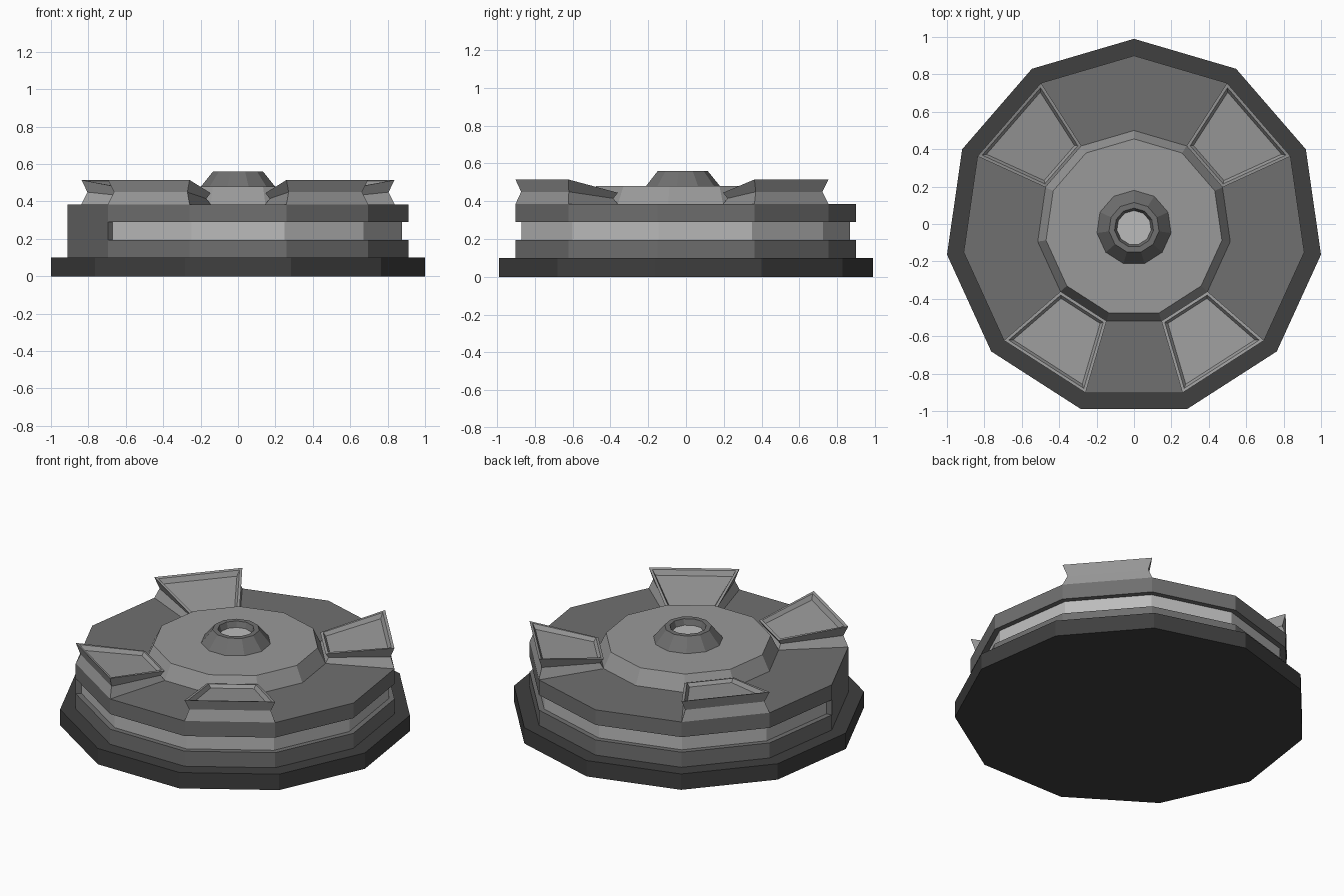
import bpy, bmesh
from math import sin, cos, tau
from mathutils import Vector

if "Cube" in bpy.data.objects:
    bpy.data.objects.remove(bpy.data.objects["Cube"])

N = 11          # sides
CY = -0.02      # polygon centre on y
GREYS = {"dark": 0.05, "mid": 0.16, "pale": 0.32, "light": 0.5}
MATS = []
for name, g in GREYS.items():
    m = bpy.data.materials.new(name)
    m.diffuse_color = (g, g, g, 1)
    m.use_nodes = True
    m.node_tree.nodes["Principled BSDF"].inputs["Base Color"].default_value = m.diffuse_color
    MATS.append(m)
DARK, MID, PALE, LIGHT = range(4)


def lathe(profile, mats, cap_first=None, cap_last=None):
    """Eleven-sided revolve; returns the bmesh and faces[band][segment]."""
    bm = bmesh.new()
    rings = [[bm.verts.new((r * sin(tau * i / N), CY + r * cos(tau * i / N), z))
              for i in range(N)] for r, z in profile]
    bands = []
    for a, b, mat in zip(rings, rings[1:], mats):
        band = []
        for i in range(N):
            j = (i + 1) % N
            f = bm.faces.new((a[j], a[i], b[i], b[j]))
            f.material_index = mat
            band.append(f)
        bands.append(band)
    for ring, mat in ((rings[0], cap_first), (rings[-1], cap_last)):
        if mat is not None:
            bm.faces.new(ring if ring is rings[0] else ring[::-1]).material_index = mat
    bm.normal_update()
    return bm, bands


def finish(name, bm):
    me = bpy.data.meshes.new(name)
    bm.to_mesh(me)
    bm.free()
    for m in MATS:
        me.materials.append(m)
    ob = bpy.data.objects.new(name, me)
    bpy.context.collection.objects.link(ob)


def push(bm, face, scale, dz_out, dz_in):
    """Extrude one face, scaling it in plan and lifting outer / inner corners."""
    mat = face.material_index
    new = bmesh.ops.extrude_discrete_faces(bm, faces=[face])["faces"][0]
    c = new.calc_center_median()
    mid = Vector((c.x, c.y - CY)).length
    for v in new.verts:
        outer = Vector((v.co.x, v.co.y - CY)).length > mid
        v.co.x = c.x + (v.co.x - c.x) * scale
        v.co.y = c.y + (v.co.y - c.y) * scale
        v.co.z += dz_out if outer else dz_in
    new.material_index = mat
    return new


# Base plate
bm, _ = lathe([(1.01, 0), (1.01, 0.1), (0.92, 0.1)], [DARK, DARK], cap_first=DARK)
finish("base_plate", bm)

# Drum with raised centre plate
bm, bands = lathe([(0.92, 0.1), (0.92, 0.195), (0.92, 0.29), (0.92, 0.385),
                   (0.52, 0.385), (0.475, 0.48), (0.2, 0.48)],
                  [MID, MID, MID, MID, PALE, PALE])

# Four waisted wedge fins with recessed tops
for seg in (1, 4, 6, 9):
    f = bands[3][seg]
    f.material_index = PALE
    f = push(bm, f, 0.9, 0.065, 0.03)
    f = push(bm, f, 1 / 0.9, 0.065, 0.03)
    f = push(bm, f, 0.92, -0.005, 0.005)
    f = push(bm, f, 0.92, -0.03, -0.02)

# Light groove round ten of the eleven sides
groove = [f for i, f in enumerate(bands[1]) if i != 7]
geom = bmesh.ops.extrude_face_region(bm, geom=groove)["geom"]
bmesh.ops.delete(bm, geom=[f for f in groove if f.is_valid], context="FACES_ONLY")
k = 0.887 / 0.92
for g in geom:
    if isinstance(g, bmesh.types.BMVert):
        g.co.x *= k
        g.co.y = CY + (g.co.y - CY) * k
    elif isinstance(g, bmesh.types.BMFace):
        g.material_index = LIGHT
finish("drum_with_fins", bm)

# Centre hub with shallow socket
bm, _ = lathe([(0.2, 0.48), (0.135, 0.56), (0.105, 0.56), (0.092, 0.525)],
              [MID, MID, MID], cap_last=LIGHT)
finish("centre_hub", bm)
